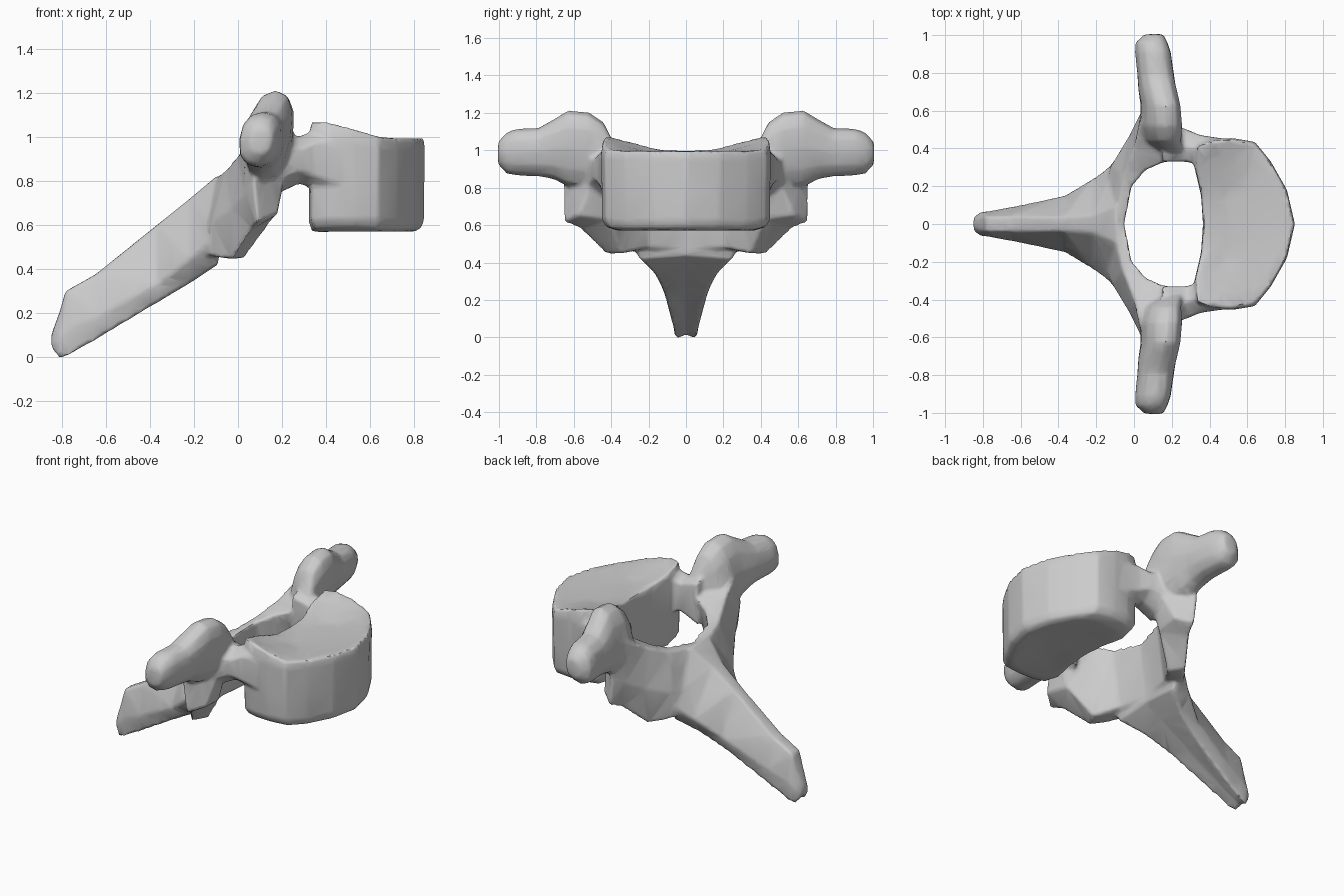
import bpy, bmesh, math

if "Cube" in bpy.data.objects:
    bpy.data.objects.remove(bpy.data.objects["Cube"])


def loft(name, rings):
    """Closed skin through rings of equal point count."""
    bm = bmesh.new()
    vr = [[bm.verts.new(p) for p in r] for r in rings]
    n = len(rings[0])
    for a, b in zip(vr, vr[1:]):
        for i in range(n):
            j = (i + 1) % n
            bm.faces.new((a[i], a[j], b[j], b[i]))
    for r in (vr[0], vr[-1]):
        c = bm.verts.new([sum(v.co[k] for v in r) / n for k in range(3)])
        for i in range(n):
            bm.faces.new((r[i], r[(i + 1) % n], c))
    bmesh.ops.triangulate(bm, faces=bm.faces[:])
    bmesh.ops.recalc_face_normals(bm, faces=bm.faces[:])
    me = bpy.data.meshes.new(name)
    bm.to_mesh(me)
    bm.free()
    ob = bpy.data.objects.new(name, me)
    bpy.context.collection.objects.link(ob)
    return ob


def mirror(rings):
    return [[(x, -y, z) for x, y, z in r] for r in rings]


def power(v, e):
    return math.copysign(abs(v) ** e, v)


parts = []

# vertebral body: kidney outline stacked in z, with raised rear corners
half = [(.365, 0), (.355, .15), (.32, .30), (.33, .42), (.42, .45), (.52, .455),
        (.64, .435), (.725, .33), (.81, .18), (.852, 0)]
outline = half + [(x, -y) for x, y in half[-2:0:-1]]


def body_ring(z, s, lift=0, edge=0):
    ring = []
    for x, y in outline:
        corner = max(0, 1 - math.hypot(x - .37, abs(y) - .42) / .3)
        rise = edge * max(0, (x - .55) / .3, (abs(y) - .3) / .15)
        ring.append((.6 + (x - .6) * s, y * s, z + lift * corner + rise))
    return ring


parts.append(loft("vertebral_body", [
    body_ring(.585, .4), body_ring(.57, .8), body_ring(.57, .94, 0, .02),
    body_ring(.61, .99, 0, .02), body_ring(.78, .99), body_ring(.95, 1, .05),
    body_ring(.997, .98, .09), body_ring(.992, .8, .05), body_ring(.985, .4)]))

# spinous process: x, top z, top half width, widest z and width, bottom z and width
spine = [(-.85, .10, .02, .07, .035, .04, .025), (-.81, .21, .035, .1, .065, -.01, .055),
         (-.785, .30, .04, .12, .065, 0, .06), (-.65, .375, .04, .18, .09, .075, .075),
         (-.37, .60, .035, .33, .15, .245, .12), (-.22, .72, .045, .45, .24, .335, .165),
         (-.09, .83, .10, .57, .335, .42, .25)]
parts.append(loft("spinous_process", [
    [(x, tw, tz), (x, mw, mz), (x, bw, bz), (x, 0, bz + .02),
     (x, -bw, bz), (x, -mw, mz), (x, -tw, tz)]
    for x, tz, tw, mz, mw, bz, bw in spine]))

# lamina arch: inner top, outer top, outer middle, outer bottom, inner bottom
arch = [
    [(-.05, 0, .82), (-.12, 0, .80), (-.2, 0, .6), (-.2, 0, .37), (-.09, 0, .48)],
    [(-.01, .2, .85), (-.06, .25, .85), (-.12, .31, .62), (-.14, .29, .46), (-.06, .2, .48)],
    [(.06, .28, .88), (0, .40, .92), (-.03, .46, .68), (-.03, .43, .445), (.03, .34, .45)],
    [(.18, .335, .92), (.03, .54, 1.0), (.03, .58, .75), (.06, .57, .58), (.16, .42, .63)],
    [(.24, .45, .95), (.06, .65, 1.0), (.07, .66, .8), (.09, .655, .62), (.18, .58, .65)]]
parts.append(loft("lamina", mirror(arch[:0:-1]) + arch))

# transverse process with upper facet: y, centre x, centre z, half depth, half height
trans = [(.38, .20, .93, .055, .10), (.44, .155, .97, .09, .18), (.52, .145, 1.0, .105, .205),
         (.63, .14, 1.01, .10, .205), (.71, .125, 1.005, .10, .16), (.79, .115, .99, .097, .13),
         (.91, .10, .99, .095, .125), (.96, .093, .985, .085, .11), (1.005, .105, .985, .05, .06)]
trans_rings = []
for y, cx, cz, rx, rz in trans:
    ring = []
    for k in range(12):
        a = math.tau * k / 12
        dz = rz * power(math.sin(a), .85)
        shear = .15 if y < .75 else .1
        ring.append((cx + rx * power(math.cos(a), .85) + shear * dz, y, cz + dz))
    trans_rings.append(ring)

# pedicle bridging body and arch: x, inner y, outer y, bottom z, top z
pedicle = [[(x, a, c), (x, (a + b) / 2, c - .01), (x, b, c + .05), (x, b, d - .05),
            (x, (a + b) / 2, d + .01), (x, a, d - .02)]
           for x, a, b, c, d in [(.52, .25, .445, .74, .97), (.42, .28, .46, .75, 1.03),
                                 (.35, .31, .47, .77, 1.03), (.28, .33, .50, .80, .995),
                                 (.15, .33, .54, .74, 1.03)]]
for name, rings in (("transverse_process", trans_rings), ("pedicle", pedicle)):
    parts.append(loft(name + "_left", rings))
    parts.append(loft(name + "_right", mirror(rings)))

# fuse everything into one bone surface
bpy.ops.object.select_all(action='DESELECT')
for p in parts:
    p.select_set(True)
bone = parts[0]
bpy.context.view_layer.objects.active = bone
bpy.ops.object.join()
bone.name = "vertebra_bone"
m = bone.modifiers.new("fuse", 'REMESH')
m.mode = 'VOXEL'
m.voxel_size = .012
m = bone.modifiers.new("soften", 'SMOOTH')
m.factor = .5
m.iterations = 6
m = bone.modifiers.new("reduce", 'DECIMATE')
m.ratio = .08
for m in list(bone.modifiers):
    bpy.ops.object.modifier_apply(modifier=m.name)
bpy.ops.object.shade_smooth_by_angle(angle=math.radians(50))
